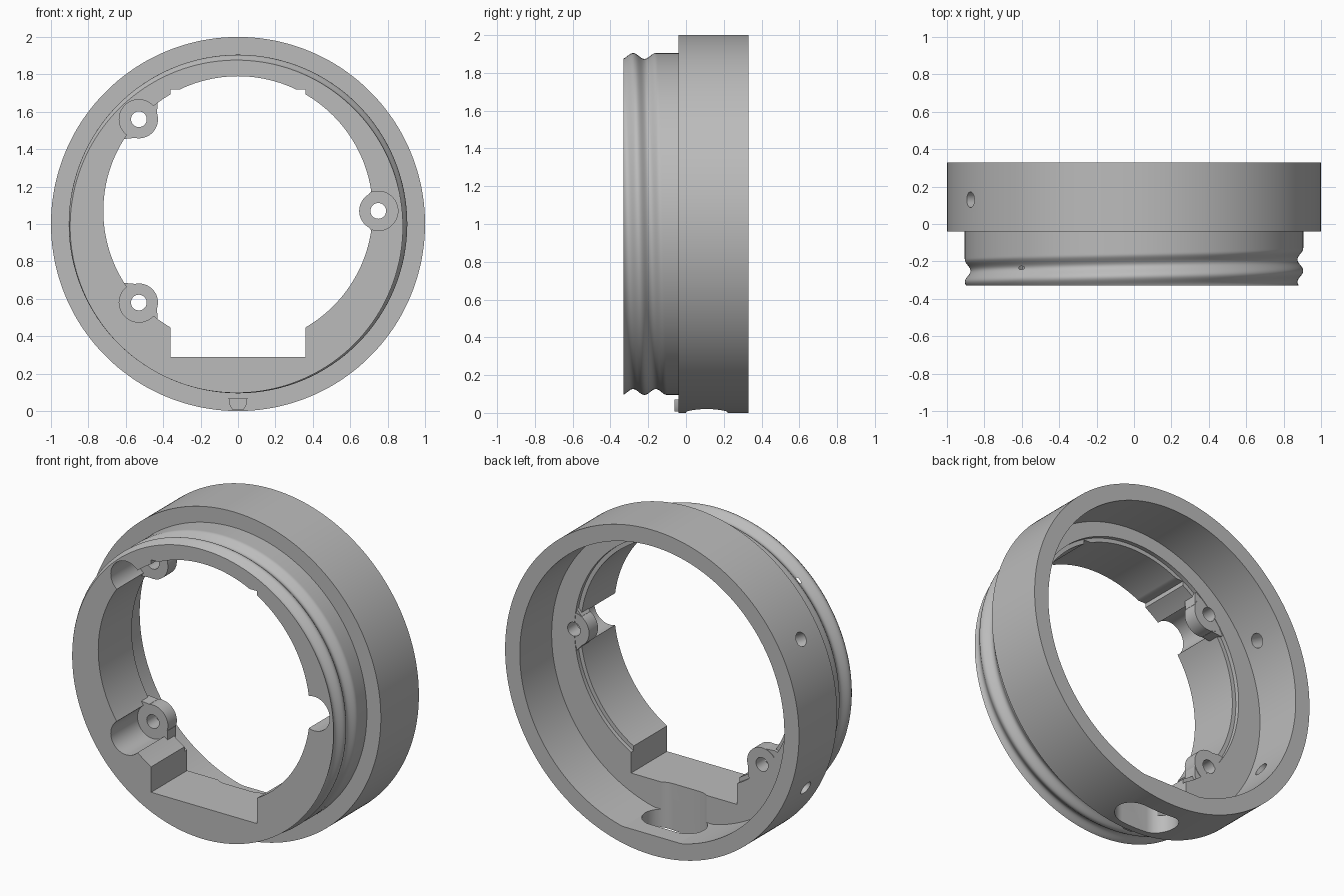
import bpy, bmesh
from math import sin, cos, pi, radians, atan2
from mathutils import Matrix, Vector

old = bpy.data.objects.get("Cube")
if old:
    bpy.data.objects.remove(old, do_unlink=True)

grey = bpy.data.materials.new("plain grey")
grey.use_nodes = True
grey.diffuse_color = (0.5, 0.5, 0.5, 1)
grey.node_tree.nodes["Principled BSDF"].inputs["Base Color"].default_value = (0.5, 0.5, 0.5, 1)

MID = 1.0            # height of the ring axis
HUB = 1.07           # height of the opening's centre
FRONT, SHOULDER, STEP, BACK = -0.33, -0.04, 0.02, 0.33
SEGS = 256


def finish(name, bm):
    bmesh.ops.recalc_face_normals(bm, faces=bm.faces)
    mesh = bpy.data.meshes.new(name)
    bm.to_mesh(mesh)
    bm.free()
    mesh.materials.append(grey)
    obj = bpy.data.objects.new(name, mesh)
    bpy.context.collection.objects.link(obj)
    return obj


def skin(name, rings):
    """Closed solid through a list of equal rings of points."""
    bm = bmesh.new()
    loops = [[bm.verts.new(p) for p in ring] for ring in rings]
    n = len(loops[0])
    for a, b in zip(loops, loops[1:]):
        for i in range(n):
            j = (i + 1) % n
            bm.faces.new((a[i], a[j], b[j], b[i]))
    bm.faces.new(loops[0])
    bm.faces.new(loops[-1])
    return finish(name, bm)


def prism(name, outline, y0, y1):
    """Outline in x and z, extruded along y."""
    return skin(name, [[(x, y, z) for x, z in outline] for y in (y0, y1)])


def circle(cx, cz, r, n=64):
    return [(cx + r * cos(2 * pi * i / n), cz + r * sin(2 * pi * i / n)) for i in range(n)]


def combine(body, other, operation):
    mod = body.modifiers.new("cut", 'BOOLEAN')
    mod.operation, mod.solver, mod.object = operation, 'EXACT', other
    bpy.context.view_layer.objects.active = body
    bpy.ops.object.modifier_apply(modifier=mod.name)
    bpy.data.objects.remove(other, do_unlink=True)


def cut(body, other):
    combine(body, other, 'DIFFERENCE')


# Neck radius with a rolled helical thread that fades out at its end
def neck_radius(turn, y):
    r = 0.905
    for k in range(-2, 2):
        u = turn + k
        d = abs(y - (-0.22 + 0.12 * u))
        if d < 0.06:
            fade = max(0, min(1, (0.62 - u) / 0.1))
            r -= 0.031 * fade * 0.5 * (1 + cos(pi * d / 0.06))
    return r


def ring_at(y, radius):
    pts = []
    for i in range(SEGS):
        turn = (i + 0.5) / SEGS - 0.5
        a = 2 * pi * turn
        r = radius(turn, y)
        pts.append((r * sin(a), y, MID + r * cos(a)))
    return pts


# Outer body: threaded neck, shoulder and collar
steps = 40
rings = [ring_at(FRONT + (SHOULDER - FRONT) * i / steps, neck_radius) for i in range(steps + 1)]
rings += [ring_at(y, lambda t, y: 1.0) for y in (SHOULDER, BACK)]
body = skin("threaded_ring", rings)

# Rear bore with a flat floor
bore = [(x, max(z, MID - 0.877)) for x, z in circle(0, MID, 0.9, SEGS)]
cut(body, prism("bore_cutter", bore, STEP, 0.5))

# Front opening: round, with a square slot and a shallow rear rebate
cut(body, prism("opening_cutter", circle(0, HUB, 0.72, 192), -0.5, 0.1))
cut(body, prism("rebate_cutter", circle(0, HUB, 0.745, 192), -0.005, 0.1))
cut(body, prism("square_cutter", [(-0.36, 0.29), (0.36, 0.29), (0.36, 1.72), (-0.36, 1.72)], -0.5, 0.11))

# Screw bosses: web, pad, counterbore and screw hole
centres = [(-0.53, 1.56), (-0.53, 0.58), (0.75, HUB)]
for cx, cz in centres:
    a = atan2(cz - HUB, cx)
    web = [(0.03, -0.15), (0.03, 0.15), (-0.01, 0.135), (-0.05, 0.09), (-0.05, -0.09), (-0.01, -0.135)]
    web = [(cx + u * cos(a) - v * sin(a), cz + u * sin(a) + v * cos(a)) for u, v in web]
    combine(body, prism("boss_web", web, -0.07, STEP - 0.006), 'UNION')
    combine(body, prism("boss_pad", circle(cx, cz, 0.102), -0.08, STEP - 0.003), 'UNION')
    cut(body, prism("counterbore_cutter", circle(cx, cz, 0.105), -0.5, -0.07))
    cut(body, prism("screw_cutter", circle(cx, cz, 0.042, 32), -0.5, 0.1))

# Rounded slot up through the bottom wall
slot = []
for side in (1, -1):
    for i in range(25):
        a = -pi / 2 + pi * i / 24
        slot.append((side * (0.09 + 0.11 * cos(a)), 0.11 + side * 0.11 * sin(a)))
cut(body, skin("slot_cutter", [[(x, y, z) for x, y in slot] for z in (-0.1, 0.4)]))

# Radial holes through the collar wall
for angle in (29, -25):
    out = Vector((-cos(radians(angle)), 0, sin(radians(angle))))
    bm = bmesh.new()
    spot = Matrix.Translation(out * 0.95 + Vector((0, 0.13, MID)))
    turn = out.to_track_quat('Z', 'Y').to_matrix().to_4x4()
    bmesh.ops.create_cone(bm, cap_ends=True, segments=32, radius1=0.042, radius2=0.042,
                          depth=0.3, matrix=spot @ turn)
    cut(body, finish("radial_cutter", bm))

# Small locating key on the shoulder
key = prism("locating_key", [(-0.05, 0.07), (0.05, 0.07), (0.046, 0.035), (0.03, 0.008),
                             (-0.03, 0.008), (-0.046, 0.035)], -0.06, SHOULDER + 0.01)

for obj in (body, key):
    bpy.ops.object.select_all(action='DESELECT')
    obj.select_set(True)
    bpy.context.view_layer.objects.active = obj
    bpy.ops.object.shade_smooth_by_angle(angle=radians(30))
